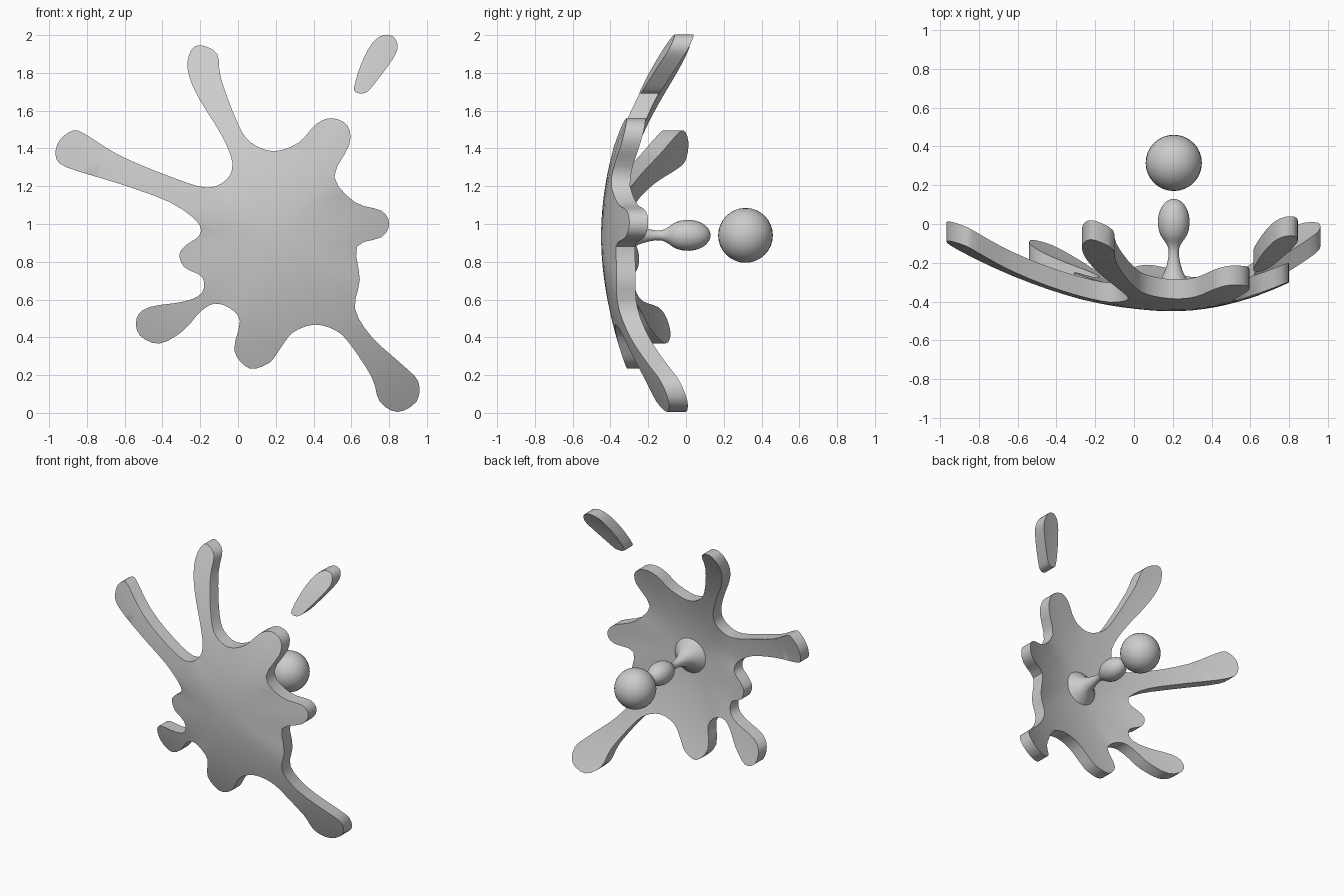
import bpy, math
from mathutils import Vector, geometry

if "Cube" in bpy.data.objects:
    bpy.data.objects.remove(bpy.data.objects["Cube"])

CX, CZ, DEPTH, THICK = 0.205, 0.94, -0.45, 0.10

# Front outlines (x, z)
SPLAT = [(-.19,1.945),(-.11,1.90),(-.09,1.77),(0,1.53),(.07,1.43),(.19,1.385),(.32,1.43),
    (.415,1.53),(.50,1.56),(.58,1.52),(.59,1.42),(.51,1.25),(.62,1.115),(.76,1.07),
    (.80,1.0),(.76,.93),(.63,.88),(.645,.705),(.62,.55),(.71,.40),(.87,.255),(.955,.165),
    (.945,.06),(.845,.005),(.75,.06),(.71,.185),(.60,.355),(.52,.435),(.405,.467),
    (.29,.425),(.22,.335),(.165,.265),(.06,.235),(-.02,.33),(.01,.485),(-.045,.555),
    (-.125,.578),(-.20,.535),(-.29,.435),(-.415,.367),(-.52,.41),(-.537,.50),(-.47,.56),
    (-.283,.59),(-.19,.637),(-.19,.72),(-.283,.77),(-.31,.84),(-.272,.89),(-.204,.94),
    (-.214,1.01),(-.36,1.115),(-.627,1.213),(-.907,1.30),(-.965,1.36),(-.945,1.443),
    (-.87,1.496),(-.80,1.47),(-.627,1.363),(-.362,1.252),(-.167,1.193),(-.06,1.236),
    (-.03,1.326),(-.087,1.47),(-.204,1.66),(-.257,1.777),(-.267,1.862),(-.24,1.93)]
DROP = [(.615,1.725),(.63,1.695),(.675,1.695),(.717,1.735),(.817,1.87),(.845,1.936),
    (.825,1.99),(.77,2.0),(.71,1.957),(.653,1.85)]
# Tip of each arm with how far back it bends (x, z, rise)
TIPS = [(.80,1.0,.15),(.52,1.56,.15),(.78,2.0,.35),(-.19,1.94,.36),(-.96,1.4,.36),
    (-.31,.84,.10),(-.53,.45,.26),(.06,.235,.14),(.85,.005,.35)]


def smooth_loop(pts, n=3):
    """Closed Catmull-Rom curve."""
    p = [Vector(q) for q in pts]
    out = []
    for i in range(len(p)):
        a, b, c, d = p[i - 1], p[i], p[(i + 1) % len(p)], p[(i + 2) % len(p)]
        for k in range(n):
            t = k / n
            out.append(0.5 * (2 * b + (c - a) * t + (2 * a - 5 * b + 4 * c - d) * t * t
                              + (3 * b - a - 3 * c + d) * t ** 3))
    return out


def bowl(x, z):
    """Front surface depth: a bowl whose curl varies with direction."""
    r, ang = math.hypot(x - CX, z - CZ), math.atan2(z - CZ, x - CX)
    total = weight = 0
    for tx, tz, rise in TIPS:
        d = ang - math.atan2(tz - CZ, tx - CX)
        w = 1 / (2 - 2 * math.cos(d) + 0.01) ** 2
        total += w * rise / math.hypot(tx - CX, tz - CZ) ** 1.9
        weight += w
    return DEPTH + total / weight * r ** 1.9


def make_object(name, verts, faces, angle):
    me = bpy.data.meshes.new(name)
    me.from_pydata(verts, [], faces)
    me.validate()
    ob = bpy.data.objects.new(name, me)
    bpy.context.collection.objects.link(ob)
    bpy.ops.object.select_all(action='DESELECT')
    ob.select_set(True)
    bpy.context.view_layer.objects.active = ob
    bpy.ops.object.mode_set(mode='EDIT')
    bpy.ops.mesh.select_all(action='SELECT')
    bpy.ops.mesh.normals_make_consistent(inside=False)
    bpy.ops.object.mode_set(mode='OBJECT')
    bpy.ops.object.shade_smooth_by_angle(angle=math.radians(angle))
    return ob


def curved_plate(name, outline):
    """Fill the outline with triangles, bend it, and thicken it along y."""
    loop = smooth_loop(outline)
    n, step = len(loop), 0.06
    grid = [Vector((i * step, j * step)) for i in range(-17, 18) for j in range(0, 35)]
    grid = [g for g in grid if min((g - q).length for q in loop) > 0.02]
    edges = [(i, (i + 1) % n) for i in range(n)]
    vs, _, fs, *_ = geometry.delaunay_2d_cdt(loop + grid, edges, [], 1, 1e-5)
    used = sorted({i for f in fs for i in f})
    idx = {v: i for i, v in enumerate(used)}
    fs = [tuple(idx[i] for i in f) for f in fs]
    m = len(used)
    front = [(vs[i].x, bowl(*vs[i]), vs[i].y) for i in used]
    back = [(x, y + THICK, z) for x, y, z in front]
    directed = {(f[k], f[(k + 1) % len(f)]) for f in fs for k in range(len(f))}
    walls = [(b, a, a + m, b + m) for a, b in directed if (b, a) not in directed]
    faces = fs + [tuple(i + m for i in reversed(f)) for f in fs] + walls
    return make_object(name, front + back, faces, 40)


def lathe(name, profile, seg=32):
    """Turn (y, radius) points around the y axis through the splat centre."""
    verts = [(CX + r * math.cos(2 * math.pi * k / seg), y, CZ + r * math.sin(2 * math.pi * k / seg))
             for y, r in profile for k in range(seg)]
    faces = [(i * seg + k, i * seg + (k + 1) % seg, (i + 1) * seg + (k + 1) % seg, (i + 1) * seg + k)
             for i in range(len(profile) - 1) for k in range(seg)]
    last = (len(profile) - 1) * seg
    faces += [tuple(range(seg)), tuple(range(last, last + seg))]
    return make_object(name, verts, faces, 60)


# Splat and its loose droplet
curved_plate("splat", SPLAT)
curved_plate("droplet", DROP)

# Flared stem ending in an egg-shaped bead
stem = [(-.37, .15), (-.34, .125), (-.31, .09), (-.28, .063), (-.24, .045), (-.20, .033),
        (-.16, .026), (-.13, .027), (-.11, .034)]
bead = [(.01 - .12 * math.cos(a), .082 * math.sin(a))
        for a in [math.radians(35 + 12 * i) for i in range(12)] + [math.radians(177)]]
lathe("stem", stem + bead)

# Ball floating behind the stem
bpy.ops.mesh.primitive_uv_sphere_add(segments=32, ring_count=16, radius=0.145,
                                     location=(CX, 0.315, CZ))
bpy.context.object.name = "ball"
bpy.ops.object.shade_smooth()
